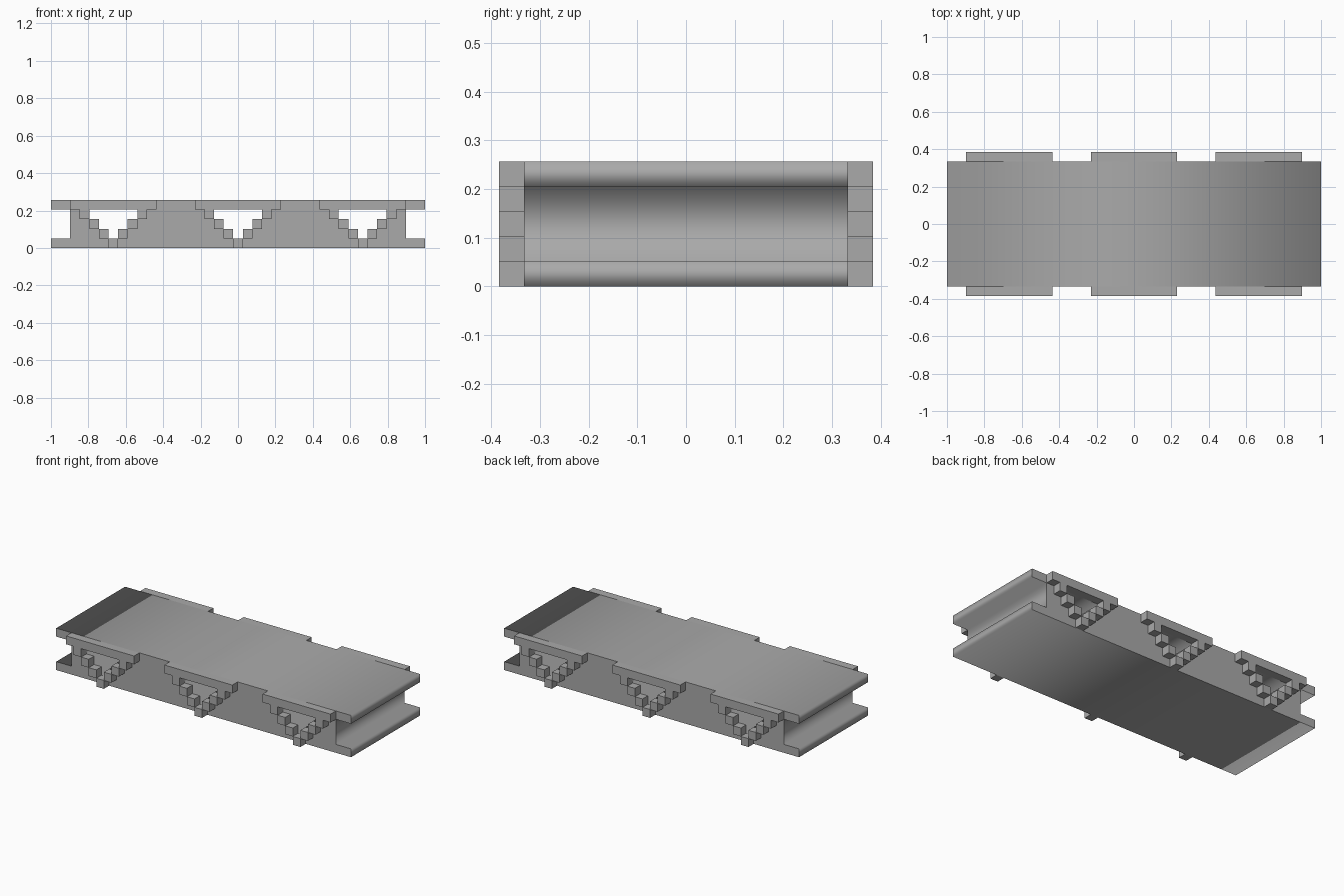
import bpy, bmesh, math
from mathutils import Matrix

if "Cube" in bpy.data.objects:
    bpy.data.objects.remove(bpy.data.objects["Cube"], do_unlink=True)

U = 2 / 39          # one module: the length is 39 of them
BAYS = (-13, 0, 13)

grey = bpy.data.materials.new("plain grey")
grey.use_nodes = True
COLOUR = (0.4, 0.4, 0.4, 1)
grey.diffuse_color = COLOUR
grey.node_tree.nodes["Principled BSDF"].inputs["Base Color"].default_value = COLOUR


def add_loop(curve, points):
    spline = curve.splines.new("POLY")
    spline.points.add(len(points) - 1)
    for p, (x, z) in zip(spline.points, points):
        p.co = (x * U, z * U, 0, 1)
    spline.use_cyclic_u = True


def mirrored(half):
    return half + [(-x, z) for x, z in reversed(half)]


# Body: I-shaped profile with three stepped tunnels, extruded along y
curve = bpy.data.curves.new("body", "CURVE")
curve.dimensions = "2D"
curve.fill_mode = "BOTH"
curve.extrude = 6.5 * U
add_loop(curve, mirrored([(19.5, 0), (19.5, 1), (17.5, 1),
                          (17.5, 4), (19.5, 4), (19.5, 5)]))
tunnel = []
for row in (1, 2, 3):
    tunnel += [(row - 0.5, row), (row - 0.5, row + 1)]
for bay in BAYS:
    add_loop(curve, [(x + bay, z) for x, z in mirrored(tunnel)])
body = bpy.data.objects.new("body", curve)
bpy.context.collection.objects.link(body)
body.rotation_euler.x = math.pi / 2
body.data.materials.append(grey)
bpy.ops.object.select_all(action="DESELECT")
body.select_set(True)
bpy.context.view_layer.objects.active = body
bpy.ops.object.convert(target="MESH")
bm = bmesh.new()
bm.from_mesh(body.data)
bmesh.ops.remove_doubles(bm, verts=bm.verts, dist=0.0001)
bmesh.ops.recalc_face_normals(bm, faces=bm.faces)
bmesh.ops.dissolve_limit(bm, angle_limit=0.01, verts=bm.verts, edges=bm.edges)
bm.to_mesh(body.data)
bm.free()


def block(bm, x, row, width):
    bmesh.ops.create_cube(bm, size=U, matrix=Matrix.Translation(
        (x * U, 0, (row + 0.5) * U)) @ Matrix.Diagonal((width, 1, 1, 1)))


# Stepped brackets: a foot, three rising pairs of blocks and a cap
for side, y in (("front", -7), ("back", 7)):
    for name, bay in zip(("right", "middle", "left"), BAYS):
        bm = bmesh.new()
        block(bm, 0, 0, 1)
        for row in (1, 2, 3):
            for sign in (-1, 1):
                block(bm, sign * row, row, 1)
        block(bm, 0, 4, 9)
        mesh = bpy.data.meshes.new(f"{side}_{name}_bracket")
        bm.to_mesh(mesh)
        bm.free()
        mesh.materials.append(grey)
        bracket = bpy.data.objects.new(mesh.name, mesh)
        bracket.location = (bay * U, y * U, 0)
        bpy.context.collection.objects.link(bracket)
